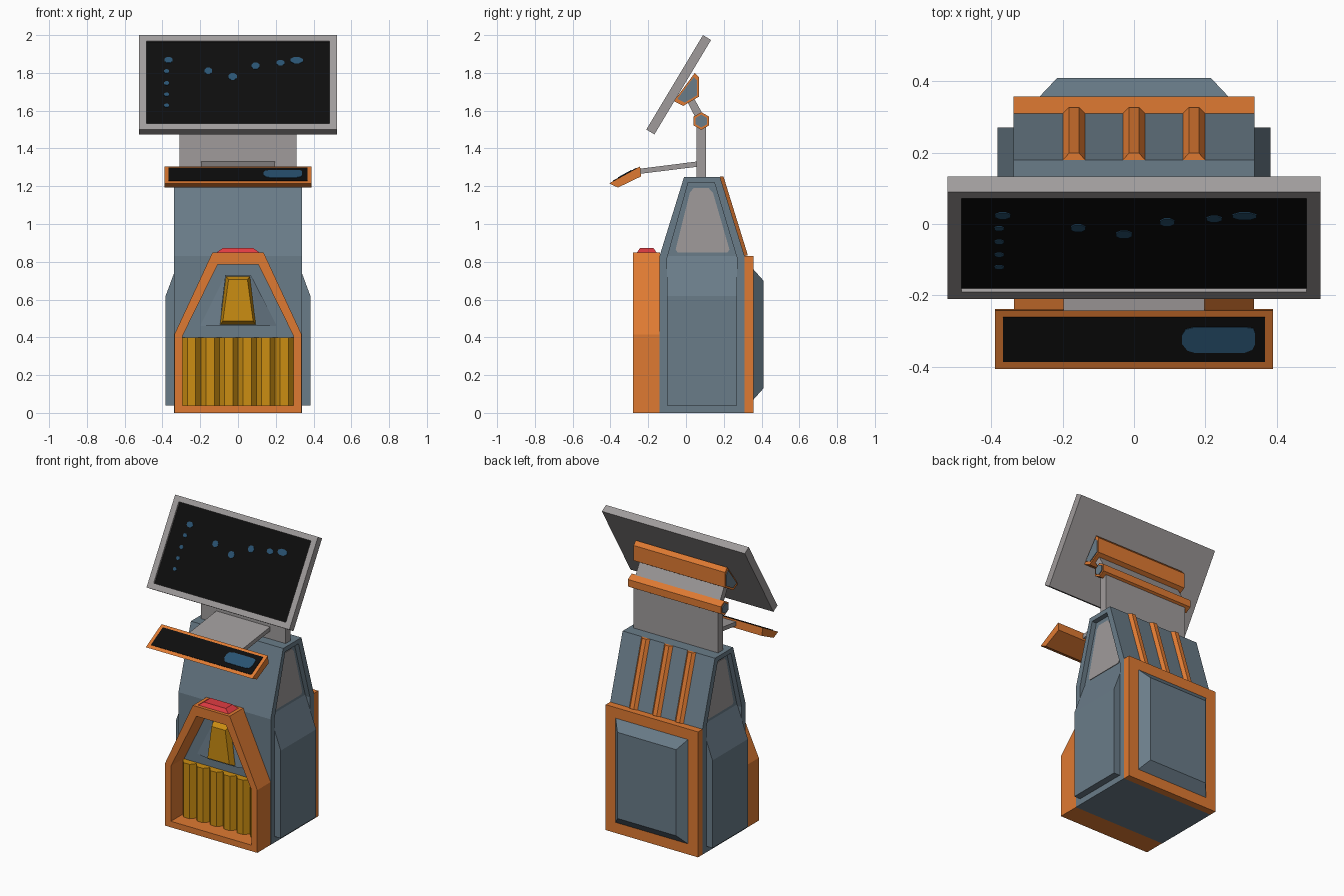
import bpy, bmesh, math
from mathutils import Vector

if "Cube" in bpy.data.objects:
    bpy.data.objects.remove(bpy.data.objects["Cube"])

def material(name, rgb):
    m = bpy.data.materials.new(name)
    m.diffuse_color = (*rgb, 1)
    m.use_nodes = True
    m.node_tree.nodes["Principled BSDF"].inputs["Base Color"].default_value = m.diffuse_color
    return m

SLATE = material("slate blue", (0.144, 0.202, 0.250))
ORANGE = material("orange", (0.74, 0.195, 0.032))
GREY = material("warm grey", (0.35, 0.33, 0.33))
YELLOW = material("amber yellow", (0.60, 0.27, 0.006))
RED = material("red", (0.75, 0.045, 0.055))
BLACK = material("screen black", (0.004, 0.004, 0.004))
BLUE = material("display blue", (0.022, 0.085, 0.165))

# placements: 2D profile (a, b) and depth c to world space
def side(a, b, c): return Vector((c, a, b))
def front(a, b, c): return Vector((a, c, b))
def plan(a, b, c): return Vector((a, b, c))

def tilted(y0, z0, y1, z1, flip=1):
    """Plane rising from (y0,z0) to (y1,z1); c runs along its outward normal."""
    u = Vector((0, y1 - y0, z1 - z0)).normalized()
    n = Vector((0, -u.z, u.y)) * flip
    return lambda a, b, c: Vector((a, y0, z0)) + u * b + n * c

def finish(name, bm, mat):
    bmesh.ops.recalc_face_normals(bm, faces=bm.faces)
    me = bpy.data.meshes.new(name)
    bm.to_mesh(me)
    bm.free()
    me.materials.append(mat)
    ob = bpy.data.objects.new(name, me)
    bpy.context.collection.objects.link(ob)
    return ob

def bridge(bm, A, B):
    for i in range(len(A)):
        j = (i + 1) % len(A)
        bm.faces.new((A[i], A[j], B[j], B[i]))

def solid(name, mat, place, pts, c0, c1, pts2=None):
    """Prism, or frustum when a second outline is given."""
    bm = bmesh.new()
    A = [bm.verts.new(place(a, b, c0)) for a, b in pts]
    B = [bm.verts.new(place(a, b, c1)) for a, b in (pts2 or pts)]
    bridge(bm, A, B)
    bm.faces.new(A)
    bm.faces.new(B)
    return finish(name, bm, mat)

def ring(name, mat, place, outer, inner, c0, c1):
    """Open frame between two outlines."""
    bm = bmesh.new()
    L = [[bm.verts.new(place(a, b, c)) for a, b in p]
         for p, c in ((outer, c0), (outer, c1), (inner, c1), (inner, c0))]
    for k in range(4):
        bridge(bm, L[k], L[(k + 1) % 4])
    return finish(name, bm, mat)

def rect(a0, a1, b0, b1):
    return [(a0, b0), (a1, b0), (a1, b1), (a0, b1)]

def oval(a, b, ra, rb, n=8):
    return [(a + ra * math.cos(math.tau * (i + .5) / n),
             b + rb * math.sin(math.tau * (i + .5) / n)) for i in range(n)]

def mirrored(half):
    """Complete a symmetric outline from its right half."""
    return half + [(-a, b) for a, b in reversed(half)]

# cabinet body: core with raised rims on both sides
outer = [(-.14, 0), (.31, 0), (.31, .83), (.18, 1.25), (-.01, 1.25), (-.14, .83)]
inner = [(-.10, .04), (.27, .04), (.27, .82), (.15, 1.22), (.012, 1.22), (-.10, .82)]
window = [(-.055, .865), (-.045, .85), (.22, .85), (.23, .865),
          (.143, 1.165), (.12, 1.19), (.04, 1.19), (.02, 1.165)]
solid("cabinet_body", SLATE, side, outer, -.305, .305)
for s, tag in ((-1, "left"), (1, "right")):
    ring("side_rim_" + tag, SLATE, side, outer, inner, s * .305, s * .338)
    solid("side_panel_" + tag, SLATE, front,
          [(s * .30, .04), (s * .383, .04), (s * .383, .62), (s * .305, .83)], -.10, .27)
    solid("side_window_" + tag, GREY, side, window, s * .304, s * .309)

# back frame, raised back panel and sloping ribs
solid("back_frame", ORANGE, front, rect(-.338, .338, 0, .83), .31, .357)
solid("back_panel", SLATE, front, rect(-.265, .265, .07, .76), .357, .41,
      rect(-.215, .215, .13, .70))
slope = tilted(.31, .83, .18, 1.25, -1)
for i in (-1, 0, 1):
    x = i * .168
    solid("back_rib_%d" % (i + 2), ORANGE, slope, rect(x - .031, x + .031, 0, .44), 0, .018,
          rect(x - .014, x + .014, 0, .435))

# front housing frame
ring("front_housing", ORANGE, front, mirrored([(.337, 0), (.337, .415), (.135, .85)]),
     mirrored([(.295, .04), (.295, .405), (.108, .785)]), -.28, -.138)

# corrugated grille in the housing
wave = [(.295, -.135), (-.295, -.135)]
step = .59 / 6
for i in range(6):
    x = -.295 + i * step
    wave += [(x, -.155), (x + .027, -.187), (x + .071, -.187), (x + step - .0005, -.155)]
solid("front_grille", YELLOW, plan, wave, .04, .40)

# spout with its sloped base
foot = mirrored([(.10, .46), (.068, .73)])
solid("spout_base", SLATE, front, mirrored([(.205, .46), (.07, .73)]), -.139, -.165, foot)
solid("spout", YELLOW, front, foot, -.15, -.205, mirrored([(.08, .487), (.05, .705)]))

# red button on the housing
solid("top_button", RED, plan, rect(-.115, .115, -.26, -.155), .848, .873,
      rect(-.08, .08, -.243, -.172))

# neck, hinge and screen arm
solid("neck", GREY, side, rect(.055, .107, 1.245, 1.55), -.31, .31)
hinge = lambda r: [(.081 + r * math.sin(k * math.pi / 3), 1.545 + r * math.cos(k * math.pi / 3))
                   for k in range(6)]
solid("hinge_bar", ORANGE, side, hinge(.047), -.34, .34)
solid("hinge_core", SLATE, side, hinge(.034), -.346, .346)
solid("screen_arm", GREY, side, [(.005, 1.65), (.04, 1.67), (.098, 1.565), (.06, 1.545)], -.31, .31)

# bracket behind the main screen
bracket = [(.047, 1.80), (.07, 1.775), (.07, 1.675), (-.015, 1.625), (-.065, 1.65)]
cy, cz = .022, 1.705
solid("screen_bracket", ORANGE, side, bracket, -.335, .335)
solid("bracket_core", SLATE, side,
      [(cy + (y - cy) * .78, cz + (z - cz) * .78) for y, z in bracket], -.34, .34)

# main screen: frame, back, recessed display and markers
scr = tilted(-.21, 1.50, .09, 2.0)
ring("screen_frame", GREY, scr, rect(-.523, .523, 0, .583), rect(-.484, .484, .037, .548), -.03, 0)
solid("screen_back", GREY, scr, rect(-.523, .523, 0, .583), -.05, -.03)
solid("screen_display", BLACK, scr, rect(-.484, .484, .037, .548), -.03, -.012)
marks = [(-.368, 1.868, .024, .016), (-.378, 1.808, .015, .011), (-.378, 1.745, .014, .011),
         (-.378, 1.685, .014, .010), (-.378, 1.627, .014, .010), (-.157, 1.81, .022, .018),
         (-.028, 1.78, .024, .019), (.093, 1.837, .022, .019), (.225, 1.853, .024, .015),
         (.31, 1.866, .036, .018)]
for i, (x, z, rx, rz) in enumerate(marks):
    solid("screen_marker_%d" % (i + 1), BLUE, scr,
          oval(x, (z - 1.494) / .858, rx, rz / .858), -.013, -.009)

# lower control screen on its arm
solid("control_arm", GREY, side, [(-.25, 1.265), (.06, 1.303), (.06, 1.331), (-.25, 1.292)],
      -.197, .197)
solid("control_housing", ORANGE, side,
      [(-.407, 1.215), (-.243, 1.305), (-.238, 1.252), (-.36, 1.193)], -.39, .39)
pad = tilted(-.407, 1.215, -.243, 1.305)
solid("control_display", BLACK, pad, rect(-.367, .367, .025, .167), -.002, .003)
solid("control_key", BLUE, pad,
      [(.135, .083), (.15, .062), (.17, .055), (.31, .055), (.332, .065), (.34, .083),
       (.34, .115), (.335, .133), (.31, .137), (.17, .137), (.145, .13), (.135, .112)], 0, .006)
